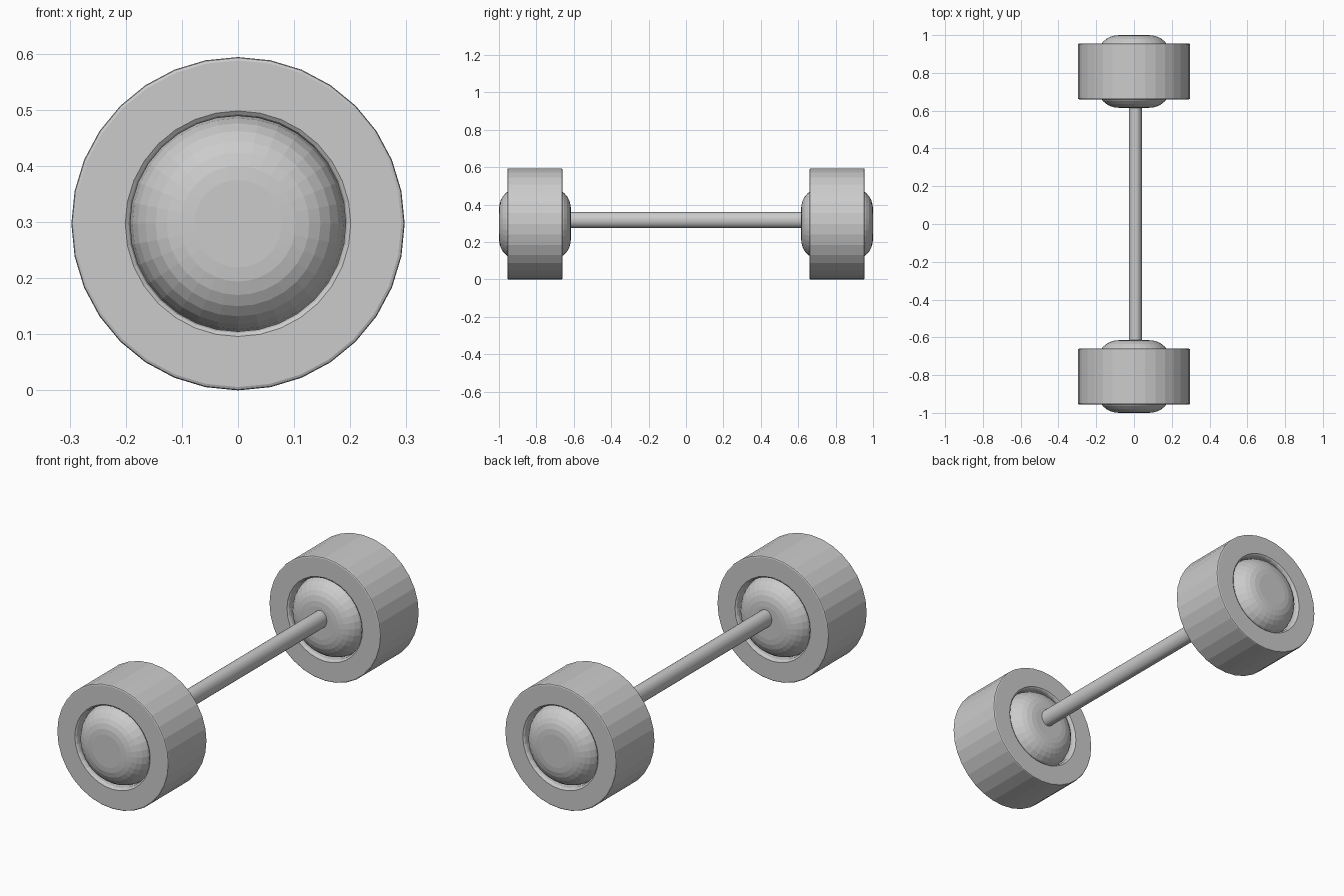
import bpy, bmesh
from math import sin, cos, tau

if "Cube" in bpy.data.objects:
    bpy.data.objects.remove(bpy.data.objects["Cube"])

CZ = 0.297      # wheel centre height
WY = 0.8075     # wheel centre distance along y
SEG = 32


def lathe(name, profile, centre_y, closed):
    """Revolve (radius, y offset) points about a y-parallel axis."""
    bm = bmesh.new()
    rings = []
    for r, y in profile:
        rings.append([bm.verts.new((r * sin(tau * i / SEG), centre_y + y,
                                    CZ + r * cos(tau * i / SEG))) for i in range(SEG)])
    pairs = list(zip(rings, rings[1:]))
    if closed:
        pairs.append((rings[-1], rings[0]))
    for a, b in pairs:
        for i in range(SEG):
            j = (i + 1) % SEG
            bm.faces.new((a[i], a[j], b[j], b[i]))
    if not closed:
        bm.faces.new(rings[0])
        bm.faces.new(rings[-1])
    bmesh.ops.recalc_face_normals(bm, faces=bm.faces)
    mesh = bpy.data.meshes.new(name)
    bm.to_mesh(mesh)
    bm.free()
    ob = bpy.data.objects.new(name, mesh)
    bpy.context.collection.objects.link(ob)
    return ob


# Half profiles from outer face to mid plane, mirrored to give both sides
hub_half = [(0.078, 0.1925), (0.103, 0.190), (0.127, 0.183), (0.147, 0.172),
            (0.165, 0.156), (0.179, 0.136), (0.188, 0.113), (0.192, 0.088)]
hub_profile = hub_half + [(r, -y) for r, y in reversed(hub_half)]

tyre_half = [(0.192, 0.09), (0.192, 0.135), (0.195, 0.143), (0.201, 0.1475),
             (0.291, 0.1475), (0.2955, 0.1455), (0.297, 0.141)]
tyre_profile = tyre_half + [(r, -y) for r, y in reversed(tyre_half)]

for side, s in (("front", -1), ("rear", 1)):
    lathe(side + "_tyre", tyre_profile, s * WY, True)
    lathe(side + "_hub", hub_profile, s * WY, False)

# Slightly oval axle rod, set a little off the wheel centre
bpy.ops.mesh.primitive_cylinder_add(vertices=24, radius=1, depth=1.3,
                                    location=(0.008, 0, 0.318),
                                    rotation=(tau / 4, 0, 0))
axle = bpy.context.object
axle.name = "axle"
axle.scale = (0.035, 0.042, 1)
bpy.ops.object.shade_smooth_by_angle()
